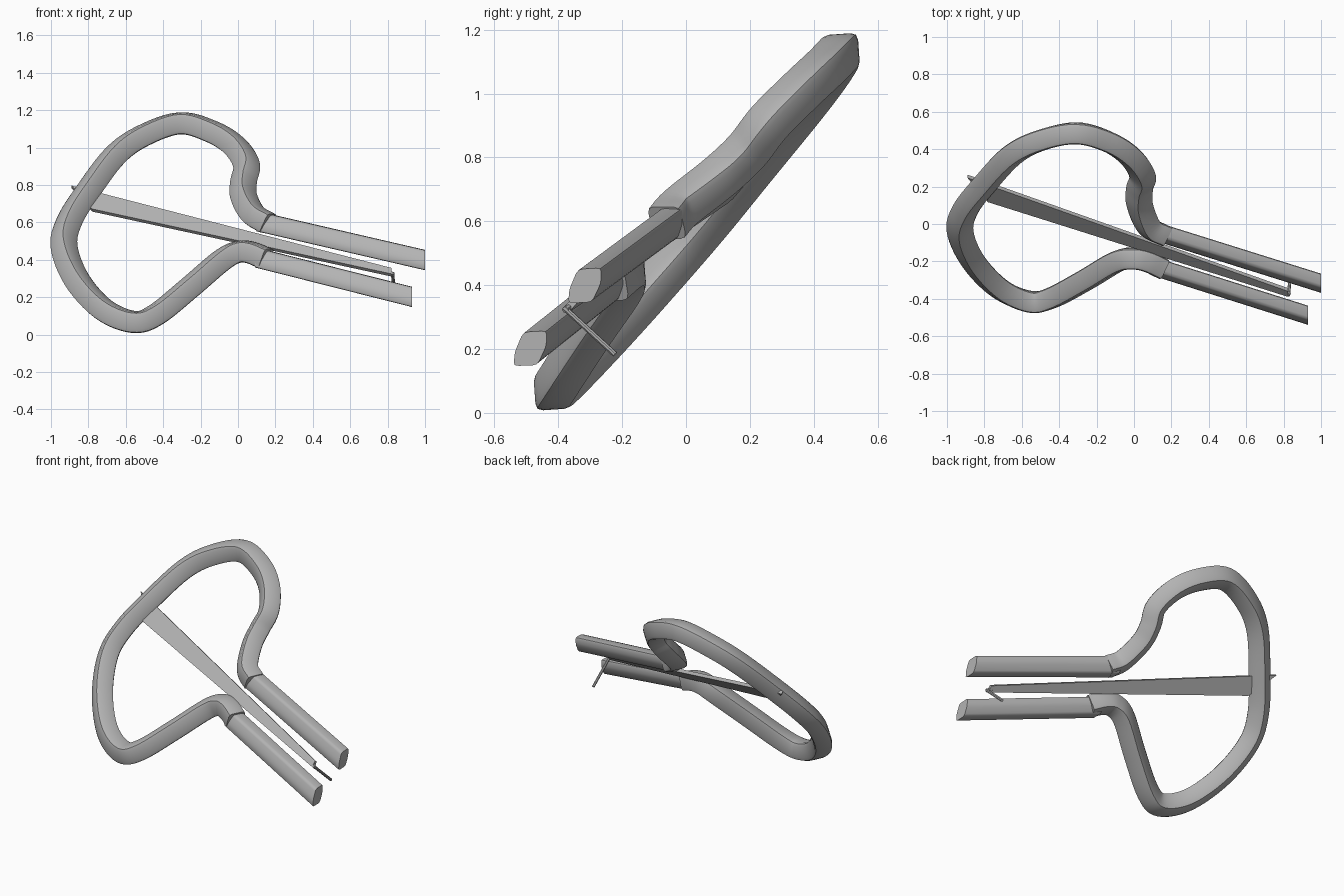
import bpy, bmesh, math
from mathutils import Vector

if "Cube" in bpy.data.objects:
    bpy.data.objects.remove(bpy.data.objects["Cube"])

steel = bpy.data.materials.new("grey_steel")
steel.diffuse_color = (0.45, 0.45, 0.45, 1)
steel.use_nodes = True
steel.node_tree.nodes["Principled BSDF"].inputs["Base Color"].default_value = steel.diffuse_color

NORMAL = Vector((-0.076, -1, 0.867)).normalized()  # faces out of the tilted frame plane


def loft(name, rings, angle=30):
    """Skin a list of equal-length rings and cap both ends."""
    bm = bmesh.new()
    rows = [[bm.verts.new(p) for p in ring] for ring in rings]
    n = len(rows[0])
    for a, b in zip(rows, rows[1:]):
        for i in range(n):
            j = (i + 1) % n
            bm.faces.new((a[i], a[j], b[j], b[i]))
    bm.faces.new(rows[0][::-1])
    bm.faces.new(rows[-1])
    bmesh.ops.recalc_face_normals(bm, faces=bm.faces)
    mesh = bpy.data.meshes.new(name)
    bm.to_mesh(mesh)
    bm.free()
    mesh.materials.append(steel)
    obj = bpy.data.objects.new(name, mesh)
    bpy.context.collection.objects.link(obj)
    bpy.ops.object.select_all(action='DESELECT')
    obj.select_set(True)
    bpy.context.view_layer.objects.active = obj
    bpy.ops.object.shade_smooth_by_angle(angle=math.radians(angle))
    return obj


def spline(points, steps=6):
    """Smooth path through the points."""
    p = [Vector(q) for q in points]
    p = [2 * p[0] - p[1]] + p + [2 * p[-1] - p[-2]]
    out = []
    for a, b, c, d in zip(p, p[1:], p[2:], p[3:]):
        for k in range(steps):
            t = k / steps
            out.append(0.5 * (2 * b + (c - a) * t + (2 * a - 5 * b + 4 * c - d) * t * t
                              + (3 * b - a - 3 * c + d) * t ** 3))
    return out + [p[-2]]


def round_corners(poly, cut=0.3):
    """Replace each corner of a 2D section with a short three-point arc."""
    out = []
    for i, q in enumerate(poly):
        c, a, b = Vector(q), Vector(poly[i - 1]), Vector(poly[(i + 1) % len(poly)])
        s, e = c.lerp(a, cut), c.lerp(b, cut)
        out += [s, (s + e + 2 * c) / 4, e]
    return out


# Bent frame: rounded diamond section swept along the heart-shaped path
path = spline([
    (0.16, -0.06, 0.595), (0.08, -0.015, 0.645), (0.03, 0.105, 0.74),
    (0.03, 0.19, 0.82), (0.045, 0.26, 0.91), (-0.02, 0.36, 1.01),
    (-0.14, 0.44, 1.085), (-0.31, 0.485, 1.13), (-0.505, 0.445, 1.065),
    (-0.655, 0.365, 0.96), (-0.80, 0.21, 0.77), (-0.90, 0.08, 0.61),
    (-0.93, -0.04, 0.47), (-0.86, -0.20, 0.29), (-0.72, -0.345, 0.135),
    (-0.56, -0.415, 0.068), (-0.44, -0.395, 0.105), (-0.26, -0.30, 0.25),
    (-0.09, -0.20, 0.395), (0.0, -0.185, 0.442), (0.07, -0.20, 0.438),
    (0.15, -0.238, 0.405)])
diamond = round_corners([(0.08, 0), (0, 0.08), (-0.08, 0), (0, -0.08)], 0.2)
rings = []
for i, p in enumerate(path):
    t = (path[min(i + 1, len(path) - 1)] - path[max(i - 1, 0)]).normalized()
    side = t.cross(NORMAL).normalized()
    up = side.cross(t)
    rings.append([p + side * s.x + up * s.y for s in diamond])
loft("frame", rings, 50)

# Two straight arms, ends cut square to x
section = round_corners([(-0.052, -0.056), (0.022, -0.054), (0.05, 0.005),
                         (0.052, 0.054), (-0.022, 0.05), (-0.048, -0.012)], 0.22)
for name, start, end in (
        ("upper_arm", (0.10, -0.035, 0.608), (1.0, -0.317, 0.40)),
        ("lower_arm", (0.09, -0.222, 0.415), (0.93, -0.488, 0.203))):
    loft(name, [[Vector(c) + Vector((0, s.x, s.y)) for s in section]
                for c in (start, end)], 40)

# Tapered flat reed passing through the back of the frame
edge = [Vector(v) for v in ((-0.89, 0.255, 0.79), (-0.78, 0.125, 0.665),
                            (0.82, -0.38, 0.318), (0.82, -0.35, 0.35))]
loft("reed", [[v + NORMAL * h for v in edge] for h in (0.011, -0.011)], 10)


def rod(name, a, b, r):
    a, b = Vector(a), Vector(b)
    u = (b - a).cross(Vector((1, 0.2, 0.1))).normalized()
    v = (b - a).cross(u).normalized()
    ring = [u * r * math.cos(k * math.pi / 4) + v * r * math.sin(k * math.pi / 4)
            for k in range(8)]
    loft(name, [[p + o for o in ring] for p in (a, b)])


# Bent trigger at the reed tip
rod("trigger_root", (0.80, -0.36, 0.336), (0.832, -0.378, 0.322), 0.011)
rod("trigger", (0.826, -0.382, 0.33), (0.84, -0.222, 0.183), 0.009)
